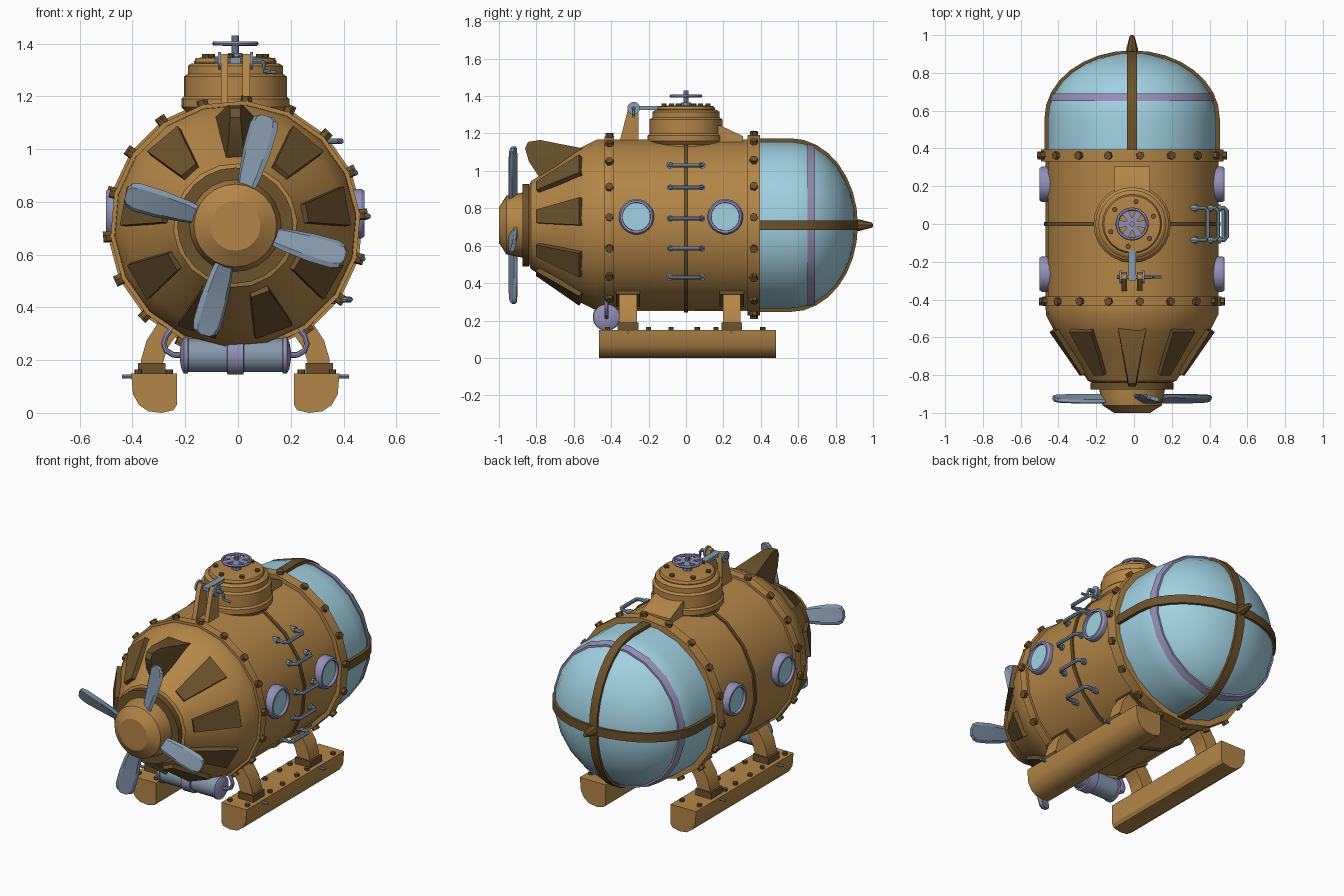
import bpy, bmesh, math
from mathutils import Vector, Matrix

if "Cube" in bpy.data.objects:
    bpy.data.objects.remove(bpy.data.objects["Cube"])

ZC = 0.71   # height of the hull axis
XO = -0.01  # whole-model shift that centres the bounding box


def material(name, rgb):
    m = bpy.data.materials.new(name)
    m.diffuse_color = (*rgb, 1)
    m.use_nodes = True
    m.node_tree.nodes["Principled BSDF"].inputs["Base Color"].default_value = m.diffuse_color
    return m


BRASS = material("brass", (0.45, 0.24, 0.065))
DARK = material("dark_bronze", (0.15, 0.085, 0.025))
STEEL = material("steel", (0.24, 0.32, 0.42))
VIOLET = material("violet_metal", (0.30, 0.28, 0.48))
GLASS = material("glass", (0.36, 0.64, 0.76))


def finish(name, bm, mat):
    bmesh.ops.remove_doubles(bm, verts=bm.verts, dist=1e-5)
    bmesh.ops.recalc_face_normals(bm, faces=bm.faces)
    me = bpy.data.meshes.new(name)
    bm.to_mesh(me)
    bm.free()
    me.materials.append(mat)
    ob = bpy.data.objects.new(name, me)
    ob.location.x = XO
    bpy.context.collection.objects.link(ob)
    return ob


def loft(name, rings, mat):
    bm = bmesh.new()
    vs = [[bm.verts.new(p) for p in r] for r in rings]
    n = len(vs[0])
    for a, b in zip(vs, vs[1:]):
        for i in range(n):
            bm.faces.new((a[i], a[(i + 1) % n], b[(i + 1) % n], b[i]))
    bm.faces.new(vs[0])
    bm.faces.new(vs[-1])
    return finish(name, bm, mat)


def hull(name, pts, mat):
    bm = bmesh.new()
    for p in pts:
        bm.verts.new(p)
    bmesh.ops.convex_hull(bm, input=bm.verts)
    bmesh.ops.dissolve_limit(bm, angle_limit=0.01, verts=bm.verts, edges=bm.edges)
    return finish(name, bm, mat)


def box(name, x, y, z, mat):
    return hull(name, [(a, b, c) for a in x for b in y for c in z], mat)


def lathe(name, prof, mat, loc=(0, 0, ZC), axis=(0, 1, 0), n=18):
    """Revolve (radius, height) points around an axis."""
    ax = Vector(axis).normalized()
    u = ax.orthogonal().normalized()
    v = ax.cross(u)
    ang = [2 * math.pi * i / n for i in range(n)]
    return loft(name, [[Vector(loc) + ax * h + (u * math.cos(a) + v * math.sin(a)) * max(r, 1e-4)
                        for a in ang] for r, h in prof], mat)


def rod(name, r, h0, h1, mat, loc, axis=(0, 0, 1), n=10):
    return lathe(name, [(r, h0), (r, h1)], mat, loc, axis, n)


def tube(name, pts, r, mat, n=8):
    pts = [Vector(p) for p in pts]
    rings, u = [], None
    for i, p in enumerate(pts):
        t = (pts[min(i + 1, len(pts) - 1)] - pts[max(i - 1, 0)]).normalized()
        u = t.orthogonal() if u is None else u - t * u.dot(t)
        u.normalize()
        w = t.cross(u)
        rings.append([p + (u * math.cos(k * 2 * math.pi / n) + w * math.sin(k * 2 * math.pi / n)) * r
                      for k in range(n)])
    return loft(name, rings, mat)


def radial(deg):
    a = math.radians(deg)
    return Vector((math.cos(a), 0, math.sin(a))), Vector((-math.sin(a), 0, math.cos(a)))


C = Vector((0, 0, ZC))
Y = Vector((0, 1, 0))

# Hull, tail cone and hoops
lathe("hull", [(0.15, -0.86), (0.235, -0.83), (0.325, -0.69), (0.41, -0.575), (0.458, -0.48),
               (0.46, -0.43), (0.46, 0.39)], BRASS)
for nm, y0, y1, r in (("rear_hoop", -0.435, -0.385, 0.475), ("front_hoop", 0.33, 0.395, 0.485)):
    lathe(nm, [(0.44, y0), (r, y0), (r, y1), (0.44, y1)], BRASS)
    for k in range(18):
        d, _ = radial(k * 20 + 5)
        rod(nm + "_bolt", 0.022, r - 0.02, r + 0.018, DARK, C + Y * (y0 + y1) / 2, d, 6)
lathe("middle_seam", [(0.45, -0.01), (0.469, -0.01), (0.469, 0.01), (0.45, 0.01)], DARK)

# Raised panels on the tail cone, the top one replaced by a fin
for k in range(1, 9):
    d, t = radial(90 + 40 * k)
    nrm = (d * 0.8 - Y * 0.6)
    base = [C + d * r + Y * y + t * s * w for r, y, w in ((0.26, -0.79, 0.036), (0.415, -0.56, 0.075))
            for s in (-1, 1)]
    hull("cone_panel", [p + nrm * h for p in base for h in (-0.03, 0.02)], DARK)
hull("tail_fin", [(s * x, y, z) for s in (-1, 1) for x, y, z in (
    (0.075, -0.55, 1.12), (0.075, -0.55, 1.05), (0.03, -0.78, 1.165), (0.02, -0.845, 1.155),
    (0.02, -0.86, 1.12), (0.025, -0.84, 1.05), (0.035, -0.78, 0.96))], DARK)

# Propeller hub and four twisted blades
lathe("tail_collar", [(0.1, -0.875), (0.22, -0.875), (0.22, -0.84), (0.1, -0.84)], DARK, n=24)
lathe("propeller_hub", [(0.095, -1.0), (0.157, -0.96), (0.175, -0.87), (0.175, -0.84)], BRASS, n=24)
for k in range(4):
    d, t = radial(74 + 90 * k)
    rings = []
    for r, w, pitch in ((0.13, 0.035, 32), (0.2, 0.048, 27), (0.3, 0.057, 22), (0.39, 0.057, 18),
                        (0.42, 0.047, 17), (0.432, 0.025, 17)):
        p = math.radians(pitch)
        ch = t * math.cos(p) + Y * math.sin(p)
        th = d.cross(ch)
        rings.append([C + Y * -0.925 + d * r + ch * w * a + th * 0.011 * b for a, b in (
            (-1, 0), (-0.7, 1), (0.7, 1), (1, 0), (0.7, -1), (-0.7, -1))])
    loft("propeller_blade", rings, STEEL)

# Glass nose with its crossed ribs, ring and spike
dome = [(0.45, 0.38)] + [(0.45 * math.cos(a), 0.56 + 0.345 * math.sin(a))
                         for a in (math.pi / 2 * i / 8 for i in range(9))]
lathe("nose_glass", dome, GLASS, n=20)
for side, nm in ((0, "horizontal_rib"), (90, "vertical_rib")):
    d, t = radial(side)
    path = [(r, y) for r, y in dome] + [(-r, y) for r, y in dome[-2::-1]]
    rings = []
    for r, y in path:
        v = Vector((r, max(y - 0.56, 0) * 1.3)).normalized()
        rings.append([C + d * (r + v.x * o) + Y * (y + v.y * o) + t * w for o, w in (
            (-0.015, -0.026), (0.014, -0.026), (0.014, 0.026), (-0.015, 0.026))])
    loft(nm, rings, DARK)
lathe("nose_ring", [(0.42, 0.655), (0.44, 0.65), (0.428, 0.69), (0.405, 0.69)], VIOLET, n=20)
lathe("nose_spike", [(0.034, 0.89), (0.03, 0.93), (0.013, 0.995), (0.004, 1.0)], DARK, n=8)

# Hatch tower
UP = (0, 0, 1)
lathe("tower", [(0.185, 1.0), (0.185, 1.14), (0.205, 1.16), (0.205, 1.19), (0.195, 1.2), (0.195, 1.275),
                (0.18, 1.285), (0.18, 1.315), (0.165, 1.325)], BRASS, (0, 0, 0), UP, 24)
lathe("hatch_lid", [(0.15, 1.31), (0.157, 1.33), (0.15, 1.345), (0.09, 1.35)], BRASS, (0, 0, 0), UP, 24)
for k in range(6):
    d, _ = radial(60 * k + 20)
    rod("hatch_bolt", 0.014, 1.34, 1.36, DARK, (d.x * 0.12, d.z * 0.12, 0), UP, 8)
rod("hatch_stem", 0.014, 1.33, 1.43, STEEL, (0, 0, 0), UP)
rod("hatch_stem_collar", 0.028, 1.34, 1.365, STEEL, (0, 0, 0), UP)
tube("hatch_wheel", [(0.079 * math.cos(a), 0.079 * math.sin(a), 1.4)
                     for a in (math.pi * i / 12 for i in range(25))], 0.009, VIOLET, 6)
for k in range(6):
    a = Matrix.Rotation(k * math.pi / 3, 3, 'Z')
    hull("hatch_wheel_spoke", [a @ Vector((x, s * w, z)) for x, w in ((0, 0.012), (0.078, 0.02))
                               for s in (-1, 1) for z in (1.395, 1.405)], VIOLET)
hull("tower_fairing", [(s * 0.095, y, z) for s in (-1, 1) for y, z in (
    (0.14, 1.1), (0.14, 1.25), (0.19, 1.24), (0.305, 1.185), (0.305, 1.1))], BRASS)

# Hatch hinge bracket, shaft and crank
for s in (-1, 1):
    hull("hinge_plate", [(s * x, y, z) for x in (0.027, 0.055) for y, z in (
        (-0.37, 1.1), (-0.31, 1.33), (-0.29, 1.36), (-0.265, 1.355), (-0.255, 1.33), (-0.255, 1.1))], BRASS)
    rod("hinge_washer", 0.034, 0.055, 0.066, STEEL, (0, -0.28, 1.335), (s, 0, 0), 14)
rod("hinge_shaft", 0.011, -0.08, 0.1, STEEL, (0, -0.28, 1.335), (1, 0, 0))
tube("hinge_crank", [(0.1, -0.28, 1.335), (0.11, -0.28, 1.32), (0.11, -0.28, 1.295), (0.155, -0.28, 1.29)],
     0.008, STEEL)
box("hinge_arm", (-0.02, 0.02), (-0.3, -0.14), (1.325, 1.347), STEEL)

# Portholes on both sides
for s in (-1, 1):
    for y in (-0.265, 0.21):
        lathe("porthole_frame", [(0.095, 0.41), (0.095, 0.478), (0.087, 0.49), (0.076, 0.49), (0.074, 0.465)],
              VIOLET, (0, y, 0.755), (s, 0, 0), 20)
        rod("porthole_glass", 0.075, 0.44, 0.474, GLASS, (0, y, 0.755), (s, 0, 0), 20)

# Ladder rungs on the right side only
for z, x in ((1.03, 0.4), (0.91, 0.455), (0.745, 0.503), (0.585, 0.483), (0.43, 0.435)):
    x0 = math.sqrt(0.46 ** 2 - (z - ZC) ** 2)
    tube("ladder_rung", [(x0 - 0.04, -0.085, z), (x - 0.015, -0.085, z), (x, -0.07, z), (x, 0.07, z),
                         (x - 0.015, 0.085, z), (x0 - 0.04, 0.085, z)], 0.011, STEEL)
    for y in (-0.085, 0.085):
        rod("rung_foot", 0.018, x0 - 0.03, x0 + 0.012, STEEL, (0, y, z), (1, 0, 0), 8)

# Skids with bolts, curved struts, collars and hull pads
for s in (-1, 1):
    hull("skid", [(s * x, y, z) for y in (-0.465, 0.48) for x, z in (
        (0.222, 0.15), (0.222, 0.03), (0.235, 0.01), (0.28, 0), (0.33, 0.006), (0.365, 0.03), (0.388, 0.07),
        (0.395, 0.15))], BRASS)
    for y in (-0.42, -0.2, -0.08, 0.06, 0.16, 0.41):
        for x in (0.25, 0.368):
            rod("skid_bolt", 0.014, 0.14, 0.165, DARK, (s * x, y, 0), UP, 8)
    for y in (-0.31, 0.245):
        loft("strut", [[(s * (x + a * math.cos(t)), y + b, z + a * math.sin(t)) for a, b in (
            (-0.042, -0.047), (0.042, -0.047), (0.042, 0.047), (-0.042, 0.047))] for x, z, t in (
                (0.318, 0.15, 0), (0.315, 0.2, 0.1), (0.297, 0.26, 0.35), (0.26, 0.315, 0.6),
                (0.215, 0.37, 0.75))], BRASS)
        box("strut_collar", (s * 0.265, s * 0.37), (y - 0.055, y + 0.055), (0.14, 0.19), DARK)
        d, t = radial(-90 + s * 31)
        hull("strut_pad", [C + d * r + t * a + Y * (y + b) for r in (0.42, 0.468) for a in (-0.065, 0.065)
                           for b in (-0.065, 0.065)], DARK)
        rod("skid_pin", 0.008, 0.38, 0.43, STEEL, (0, y, 0.138), (s, 0, 0), 8)

# Tank slung below the stern with its band, caps and pipes
T = Vector((0, -0.425, 0.218))
rod("tank", 0.064, -0.195, 0.195, STEEL, T, (1, 0, 0), 20)
lathe("tank_band", [(0.05, -0.035), (0.074, -0.03), (0.074, 0.03), (0.05, 0.035)], VIOLET, T, (1, 0, 0), 20)
box("tank_hanger", (-0.03, 0.03), (-0.45, -0.4), (0.25, 0.33), VIOLET)
for s in (-1, 1):
    lathe("tank_cap", [(0.05, 0.175), (0.07, 0.18), (0.07, 0.195), (0.05, 0.205), (0.02, 0.21)], VIOLET, T,
          (s, 0, 0), 20)
    tube("tank_pipe", [T + Vector((s * x, 0, z)) for x, z in (
        (0.19, 0), (0.235, 0.002), (0.262, 0.018), (0.272, 0.045), (0.262, 0.075), (0.235, 0.11))], 0.011, VIOLET)

# Smooth rounded surfaces, keep hard edges crisp
bpy.ops.object.select_all(action='SELECT')
bpy.context.view_layer.objects.active = bpy.data.objects["hull"]
bpy.ops.object.shade_smooth_by_angle(angle=math.radians(32))
